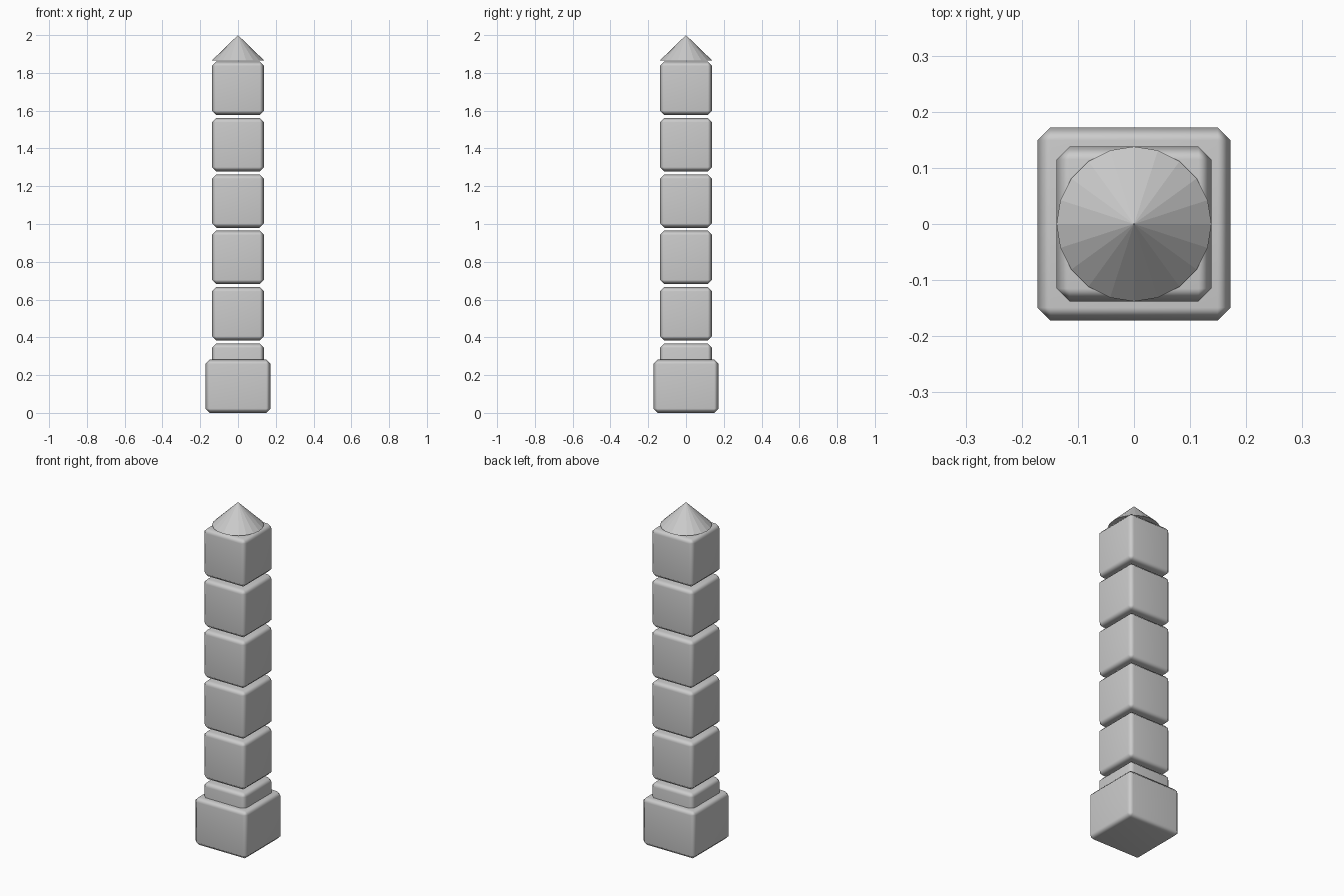
import bpy
import math

if "Cube" in bpy.data.objects:
    bpy.data.objects.remove(bpy.data.objects["Cube"])


def smooth(obj):
    bpy.ops.object.select_all(action='DESELECT')
    obj.select_set(True)
    bpy.context.view_layer.objects.active = obj
    bpy.ops.object.shade_smooth_by_angle(angle=math.radians(50))


def block(name, width, z0, z1, bevel=0.023):
    """Square stone block with chamfered, softly shaded edges."""
    bpy.ops.mesh.primitive_cube_add(size=1, location=(0, 0, (z0 + z1) / 2))
    obj = bpy.context.object
    obj.name = name
    obj.scale = (width, width, z1 - z0)
    bpy.ops.object.transform_apply(location=False, rotation=False, scale=True)
    mod = obj.modifiers.new("chamfer", 'BEVEL')
    mod.width = bevel
    mod.segments = 1
    bpy.ops.object.modifier_apply(modifier=mod.name)
    smooth(obj)
    obj.modifiers.new("flat_faces", 'WEIGHTED_NORMAL')
    return obj


# Plinth
block("plinth", 0.344, 0.0, 0.282)

# Stacked shaft blocks with thin gaps; the lowest is sunk into the plinth
height, pitch, top = 0.283, 0.2985, 1.86
for i in range(6):
    z1 = top - pitch * (5 - i)
    block(f"shaft_block_{i + 1}", 0.276, z1 - height, z1)

# Pointed cap
bpy.ops.mesh.primitive_cone_add(vertices=20, radius1=0.138, radius2=0,
                                depth=0.134, location=(0, 0, 1.933))
cap = bpy.context.object
cap.name = "cone_cap"
